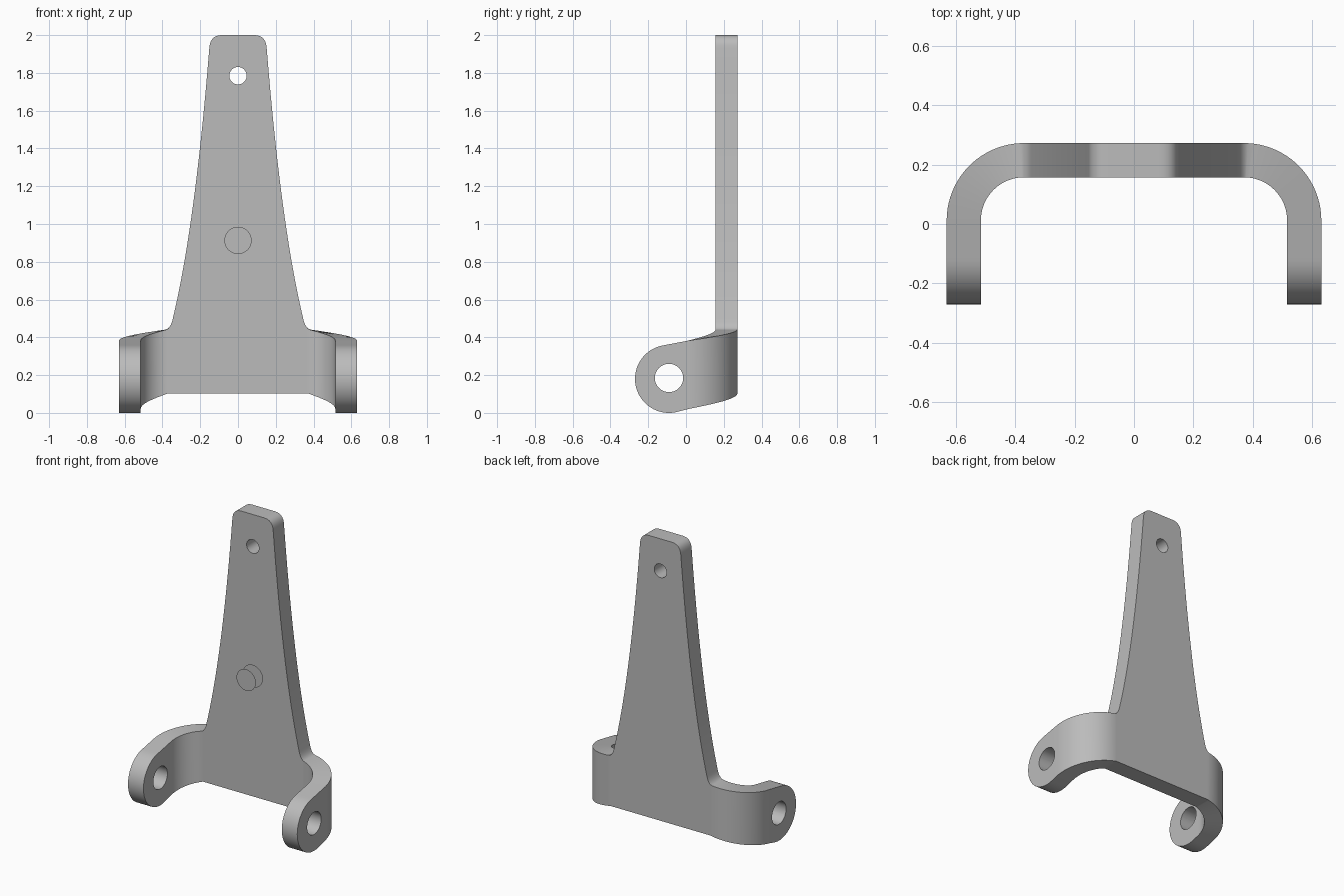
import bpy, bmesh, math
from mathutils import Vector

if "Cube" in bpy.data.objects:
    bpy.data.objects.remove(bpy.data.objects["Cube"])

THICK = 0.115
BEND_X, BEND_Y, BEND_R = 0.37, 0.012, 0.2025   # bend centre and mid radius
BEND_LEN = BEND_R * math.pi / 2
ARM_S = BEND_X + BEND_LEN                      # where the straight arm begins
EYE_Y, EYE_Z, EYE_R = -0.09, 0.18, 0.18        # rounded arm end
EYE_S = ARM_S + BEND_Y - EYE_Y

steel = bpy.data.materials.new("grey_steel")
steel.use_nodes = True
steel.diffuse_color = (0.5, 0.5, 0.5, 1)
steel.node_tree.nodes["Principled BSDF"].inputs["Base Color"].default_value = (0.5, 0.5, 0.5, 1)


def finish(name, bm):
    mesh = bpy.data.meshes.new(name)
    bm.to_mesh(mesh)
    bm.free()
    mesh.materials.append(steel)
    obj = bpy.data.objects.new(name, mesh)
    bpy.context.collection.objects.link(obj)
    return obj


def bezier(a, b, c, n):
    pts = []
    for i in range(n + 1):
        t = i / n
        pts.append(tuple((1-t)**2 * p + 2*t*(1-t) * q + t*t * r for p, q, r in zip(a, b, c)))
    return pts


def edge_height(s, slope, sign):
    """Height of the sheet edge: round end, then a tangent straight line."""
    ang = math.atan(slope)
    touch = EYE_S + sign * EYE_R * math.sin(ang)
    if s > touch:
        return EYE_Z + sign * math.sqrt(max(0, EYE_R**2 - (s - EYE_S)**2))
    return EYE_Z + sign * EYE_R * math.cos(ang) + slope * (touch - s)


def low(s):
    return edge_height(max(s, ARM_S - BEND_LEN), 0.26, -1)


def high(s):
    return edge_height(s, 0.19, 1)


def fold(s, off, z):
    """Bend flat sheet position s (offset off outward) into the U shape."""
    side, s = (1 if s >= 0 else -1), abs(s)
    r = BEND_R + off
    if s <= BEND_X:
        return Vector((side * s, BEND_Y + r, z))
    a = min((s - BEND_X) / BEND_R, math.pi / 2)
    y = BEND_Y + r * math.cos(a) - max(0, s - ARM_S)
    return Vector((side * (BEND_X + r * math.sin(a)), y, z))


# Outline of one half of the flat sheet, as columns (position, bottom, top)
shoulder = 0.38
tower = bezier((0.085, 2.0), (0.148, 2.0), (0.152, 1.93), 8)
tower += bezier((0.152, 1.93), (0.227, 0.991), (0.345, 0.5), 20)[1:]
tower += bezier((0.345, 0.5), (0.355, 0.452), (shoulder, high(shoulder)), 8)[1:]
half = [(s, low(s), z) for s, z in tower]
for i in range(1, 21):
    s = shoulder + (ARM_S - shoulder) * i / 20
    half.append((s, low(s), high(s)))
for i in range(21):
    s = EYE_S + EYE_R * math.cos(math.radians(106) * (1 - i / 20))
    if s > ARM_S + 0.005:
        half.append((s, low(s), high(s)))
columns = [(-s, a, b) for s, a, b in reversed(half)] + half

# Folded bracket plate
bm = bmesh.new()
rows = []
for s, a, b in columns:
    row = []
    for off in (-THICK / 2, THICK / 2):
        v = bm.verts.new(fold(s, off, a))
        row += [v, v if b - a < 1e-5 else bm.verts.new(fold(s, off, b))]
    rows.append(row)
for p, q in zip(rows, rows[1:]):
    for i, j in ((0, 1), (1, 3), (3, 2), (2, 0)):
        ring = list(dict.fromkeys((p[i], q[i], q[j], p[j])))
        if len(ring) > 2:
            bm.faces.new(ring)
bmesh.ops.recalc_face_normals(bm, faces=bm.faces)
plate = finish("bracket_plate", bm)


def drill(name, centre, radius, depth, axis):
    bm = bmesh.new()
    bmesh.ops.create_cone(bm, cap_ends=True, segments=48, radius1=radius, radius2=radius, depth=depth)
    cutter = finish(name, bm)
    cutter.location = centre
    cutter.rotation_euler = (math.pi / 2, 0, 0) if axis == "y" else (0, math.pi / 2, 0)
    cutter.hide_render = True
    mod = plate.modifiers.new(name, "BOOLEAN")
    mod.operation, mod.solver, mod.object = "DIFFERENCE", "EXACT", cutter
    bpy.context.view_layer.objects.active = plate
    bpy.ops.object.modifier_apply(modifier=name)
    bpy.data.objects.remove(cutter)


front_y = BEND_Y + BEND_R - THICK / 2
drill("arm_hole_cutter", (0, EYE_Y, EYE_Z + 0.005), 0.075, 2, "x")
drill("top_hole_cutter", (0, front_y, 1.785), 0.046, 1, "y")
drill("boss_opening_cutter", (0, front_y, 0.913), 0.072, 0.06, "y")

# Leave only the open rim of the boss on the front face
bm = bmesh.new()
bm.from_mesh(plate.data)
mid = Vector((0, front_y, 0.913))
inside = [f for f in bm.faces if all((v.co - mid).length < 0.09 for v in f.verts)]
bmesh.ops.delete(bm, geom=inside, context="FACES")
bm.to_mesh(plate.data)
bm.free()

# Thin boss cap standing in front of the plate
bm = bmesh.new()
bmesh.ops.create_circle(bm, cap_ends=True, segments=48, radius=0.072)
cap = finish("boss_cap", bm)
cap.rotation_euler = (math.pi / 2, 0, 0)
cap.location = (0, front_y - 0.07, 0.913)

bpy.ops.object.select_all(action="DESELECT")
plate.select_set(True)
bpy.context.view_layer.objects.active = plate
bpy.ops.object.shade_smooth_by_angle(angle=math.radians(30))
